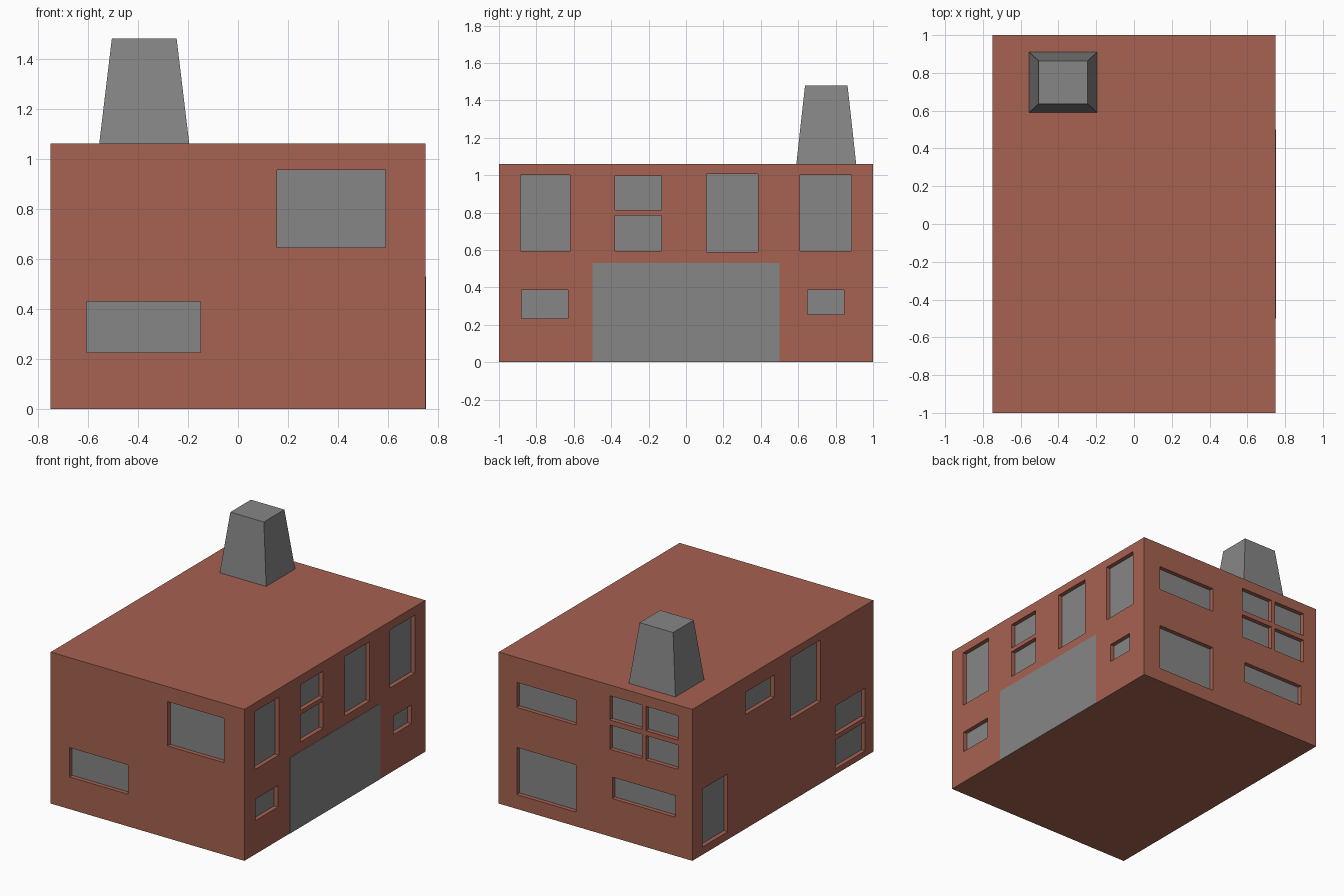
import bpy, bmesh

if "Cube" in bpy.data.objects:
    bpy.data.objects.remove(bpy.data.objects["Cube"])

W, L, H = 0.75, 1.0, 1.06      # half width, half length, wall height
DEPTH = 0.03                   # window recess


def material(name, rgb):
    m = bpy.data.materials.new(name)
    m.diffuse_color = (*rgb, 1)
    m.use_nodes = True
    m.node_tree.nodes["Principled BSDF"].inputs["Base Color"].default_value = m.diffuse_color
    return m


brick = material("brick_red", (0.38, 0.122, 0.082))
grey = material("grey", (0.24, 0.24, 0.24))


def add_box(bm, lo, hi):
    verts = bmesh.ops.create_cube(bm, size=1)["verts"]
    for v in verts:
        for i in range(3):
            v.co[i] = hi[i] if v.co[i] > 0 else lo[i]
    return verts


def finish(bm, name, *mats):
    bmesh.ops.recalc_face_normals(bm, faces=bm.faces)
    me = bpy.data.meshes.new(name)
    bm.to_mesh(me)
    bm.free()
    for m in mats:
        me.materials.append(m)
    ob = bpy.data.objects.new(name, me)
    bpy.context.collection.objects.link(ob)
    return ob


# Window openings per wall: (axis, side) -> (u0, u1, z0, z1), u along the wall
openings = {
    ("y", -1): [(0.155, 0.59, 0.645, 0.955), (-0.605, -0.15, 0.225, 0.43)],
    ("y", 1): [(0.15, 0.61, 0.71, 0.885), (0.15, 0.61, 0.10, 0.43),
               (-0.62, -0.13, 0.27, 0.42)]
              + [(u, u + 0.25, z, z + 0.17) for u in (-0.64, -0.36) for z in (0.61, 0.815)],
    ("x", 1): [(-0.885, -0.62, 0.595, 1.0), (-0.38, -0.13, 0.815, 0.995),
               (-0.38, -0.13, 0.595, 0.785), (0.11, 0.385, 0.59, 1.005),
               (0.61, 0.885, 0.595, 1.0), (-0.88, -0.63, 0.235, 0.385),
               (0.65, 0.845, 0.255, 0.385)],
    ("x", -1): [(0.61, 0.89, 0.055, 0.46), (0.095, 0.415, 0.80, 0.955),
                (-0.415, -0.085, 0.575, 1.005), (-0.91, -0.58, 0.275, 0.48),
                (-0.91, -0.58, 0.04, 0.243)],
}

# Building block
bm = bmesh.new()
add_box(bm, (-W, -L, 0), (W, L, H))
building = finish(bm, "building", brick, grey)

# Cutter for all recesses
bm = bmesh.new()
for (axis, side), rects in openings.items():
    wall = W if axis == "x" else L
    d0, d1 = sorted((side * (wall - DEPTH), side * (wall + 0.1)))
    for u0, u1, z0, z1 in rects:
        if axis == "x":
            add_box(bm, (d0, u0, z0), (d1, u1, z1))
        else:
            add_box(bm, (u0, d0, z0), (u1, d1, z1))
cutter = finish(bm, "window_cutter", brick)
cutter.hide_render = True

mod = building.modifiers.new("windows", "BOOLEAN")
mod.operation = "DIFFERENCE"
mod.solver = "EXACT"
mod.object = cutter
bpy.context.view_layer.objects.active = building
bpy.ops.object.modifier_apply(modifier=mod.name)
bpy.data.objects.remove(cutter)

# Panes are the recessed faces parallel to their wall
for p in building.data.polygons:
    on_pane = any(abs(p.normal[i]) > 0.9 and abs(abs(p.center[i]) - (half - DEPTH)) < 1e-3
                  for i, half in ((0, W), (1, L)))
    p.material_index = 1 if on_pane else 0

# Large flush door on the right wall
bm = bmesh.new()
add_box(bm, (W - 0.002, -0.5, 0), (W + 0.002, 0.5, 0.53))
finish(bm, "garage_door", grey)

# Tapered chimney
bm = bmesh.new()
for v in add_box(bm, (-0.555, 0.59, H), (-0.195, 0.91, 1.48)):
    if v.co.z > 1.2:
        v.co.x = -0.375 + (v.co.x + 0.375) * 0.72
        v.co.y = 0.75 + (v.co.y - 0.75) * 0.71
finish(bm, "chimney", grey)
